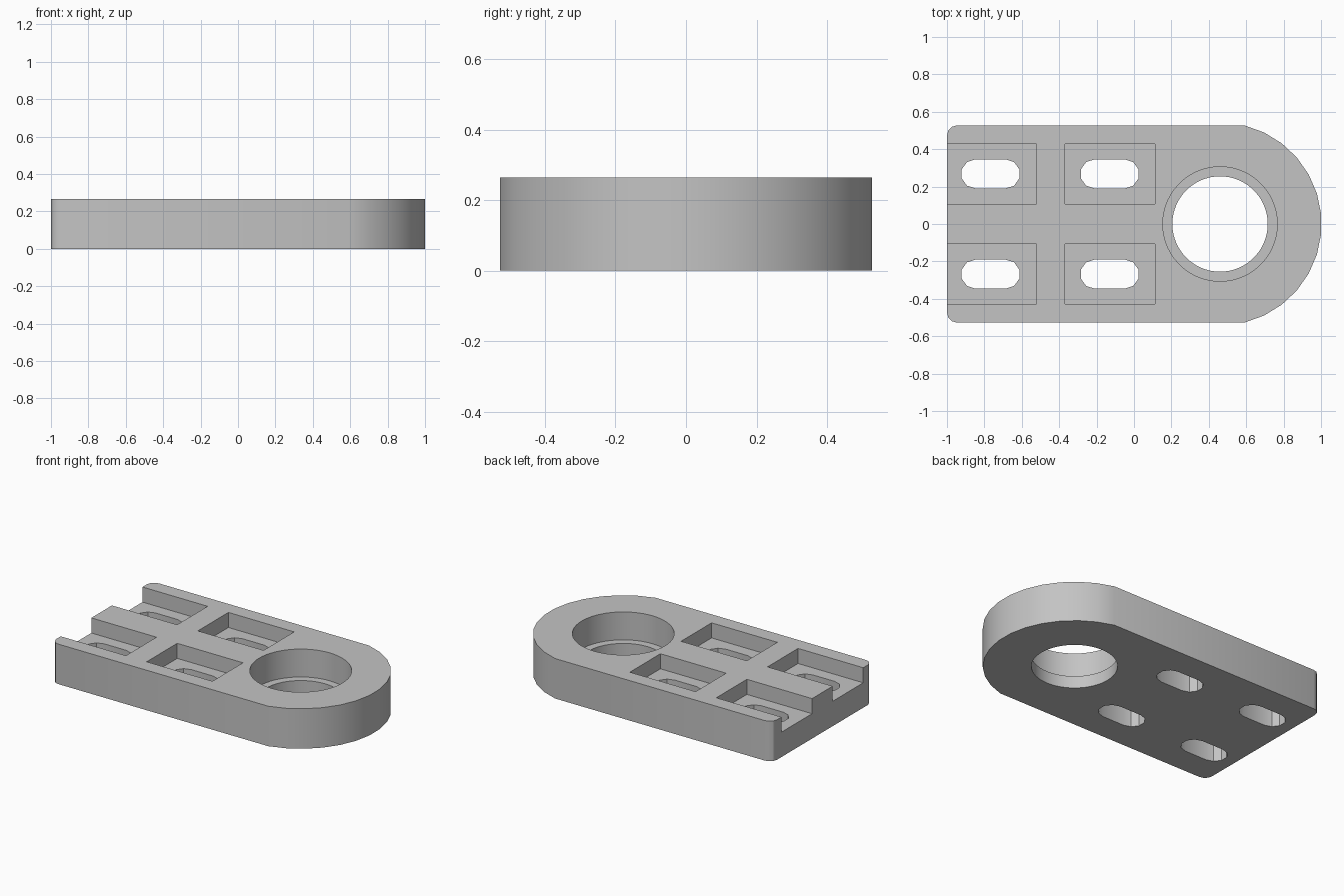
import bpy
import bmesh
from math import cos, sin, pi, radians

cube = bpy.data.objects.get("Cube")
if cube:
    bpy.data.objects.remove(cube, do_unlink=True)

HEIGHT = 0.265
POCKET_FLOOR = 0.165
LEDGE = 0.08
BORE_X = 0.46

grey = bpy.data.materials.new("plain grey")
grey.use_nodes = True
colour = (0.55, 0.55, 0.55, 1)
grey.diffuse_color = colour
grey.node_tree.nodes["Principled BSDF"].inputs["Base Color"].default_value = colour


def arc(cx, cy, r, start, end, steps):
    """Points along an arc, angles in degrees."""
    angles = [radians(start + (end - start) * i / steps) for i in range(steps + 1)]
    return [(cx + r * cos(a), cy + r * sin(a)) for a in angles]


def prism(name, outline, z0, z1):
    """Extrude a counter-clockwise outline from z0 to z1."""
    bm = bmesh.new()
    base = bm.faces.new([bm.verts.new((x, y, z0)) for x, y in outline])
    top = bmesh.ops.extrude_face_region(bm, geom=[base])["geom"]
    verts = [g for g in top if isinstance(g, bmesh.types.BMVert)]
    bmesh.ops.translate(bm, verts=verts, vec=(0, 0, z1 - z0))
    bmesh.ops.recalc_face_normals(bm, faces=bm.faces)
    mesh = bpy.data.meshes.new(name)
    bm.to_mesh(mesh)
    bm.free()
    mesh.materials.append(grey)
    obj = bpy.data.objects.new(name, mesh)
    bpy.context.collection.objects.link(obj)
    return obj


def cut(target, name, outline, z0, z1):
    """Subtract a prism from the target and discard the cutter."""
    cutter = prism(name, outline, z0, z1)
    cutter.hide_render = True
    mod = target.modifiers.new(name, 'BOOLEAN')
    mod.operation = 'DIFFERENCE'
    mod.solver = 'EXACT'
    mod.object = cutter
    bpy.context.view_layer.objects.active = target
    bpy.ops.object.modifier_apply(modifier=mod.name)
    bpy.data.objects.remove(cutter, do_unlink=True)


# Plate body: broad round nose on the right, small round corners on the left
outline = arc(BORE_X, 0, 0.543, -76, 76, 13)
outline += arc(-0.947, 0.474, 0.053, 90, 180, 3)
outline += arc(-0.947, -0.474, 0.053, 180, 270, 3)
plate = prism("mounting_plate", outline, 0, HEIGHT)

# Stepped bore
cut(plate, "bearing_seat", arc(BORE_X, 0, 0.306, 0, 354, 59), LEDGE, 1)
cut(plate, "through_bore", arc(BORE_X, 0, 0.255, 0, 354, 59), -1, 1)

# Four pockets, each with a slot through its floor; the end pair is open
for side in (-1, 1):
    y = 0.268 * side
    for slot_x, x0, x1 in ((-0.767, -1.2, -0.522), (-0.13, -0.37, 0.112)):
        pocket = [(x0, y - 0.16), (x1, y - 0.16), (x1, y + 0.16), (x0, y + 0.16)]
        cut(plate, "pocket", pocket, POCKET_FLOOR, 1)
        slot = arc(slot_x + 0.08, y, 0.078, -90, 90, 5)
        slot += arc(slot_x - 0.08, y, 0.078, 90, 270, 5)
        cut(plate, "slot", slot, -1, 1)

# Smooth curved walls, crisp edges
bpy.ops.object.select_all(action='DESELECT')
plate.select_set(True)
bpy.context.view_layer.objects.active = plate
bpy.ops.object.shade_smooth_by_angle(angle=radians(30))
